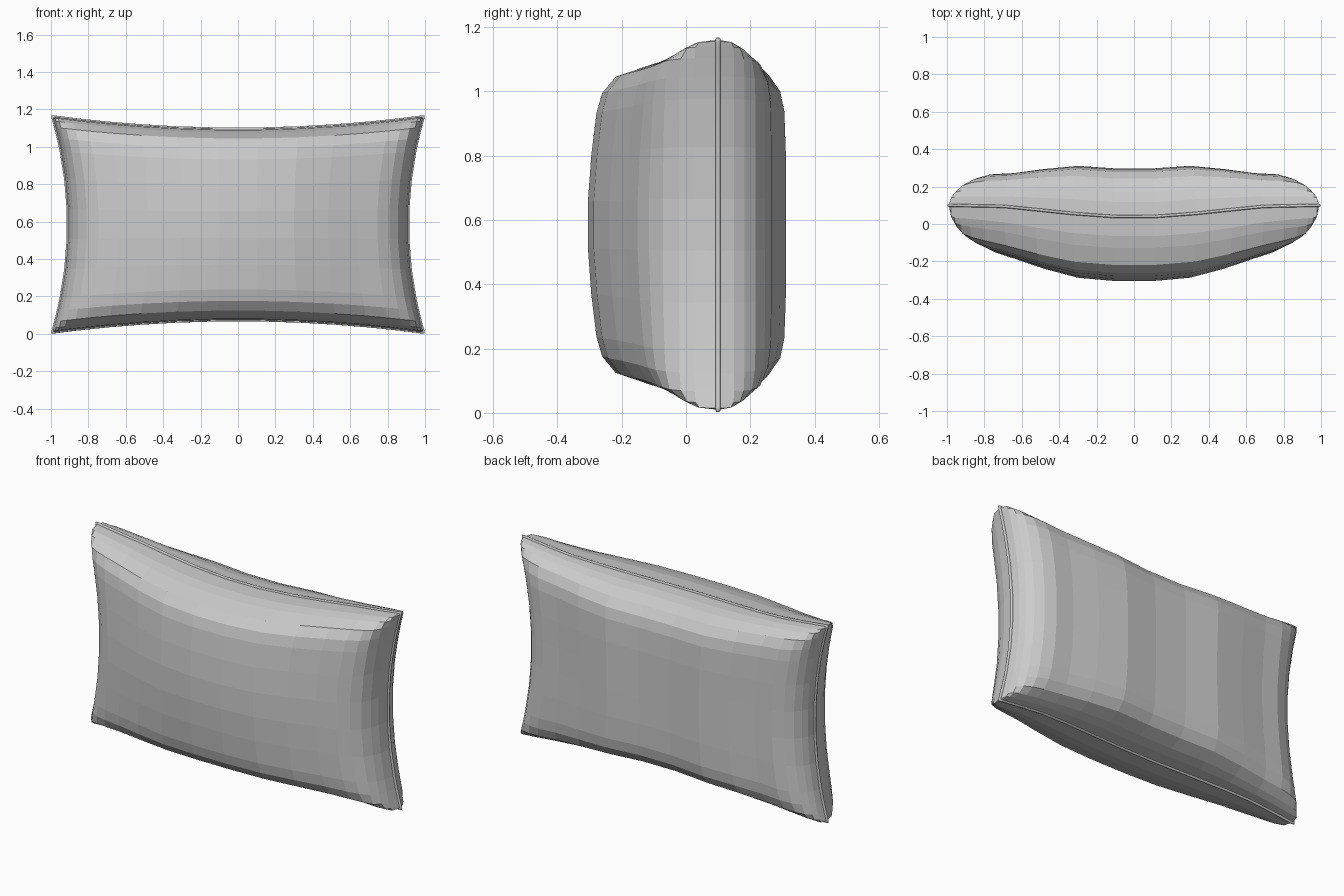
import bpy, bmesh

if "Cube" in bpy.data.objects:
    bpy.data.objects.remove(bpy.data.objects["Cube"])

# piecewise-linear profiles: (position, value)
SEAM = [(0, .038), (.11, .04), (.33, .056), (.53, .077), (.7, .094), (1, .1)]
FRONT = [(0, -.31), (.11, -.31), (.33, -.292), (.53, -.243), (.7, -.19), (.85, -.145), (1, -.12)]
BACK = [(0, .297), (.11, .297), (.33, .311), (.53, .293), (.7, .272), (.85, .265), (1, .25)]
SIDE_EDGE = [(0, 0), (.012, .33), (.03, .54), (.06, .75), (.11, .91), (.18, 1), (1, 1)]
FRONT_EDGE = [(0, 0), (.012, .3), (.04, .48), (.1, .74), (.2, .86), (.32, .91), (.6, .96), (1, 1)]
BACK_EDGE = [(0, 0), (.012, .3), (.04, .52), (.1, .79), (.2, .93), (.32, .98), (.6, 1), (1, 1)]
U = [.11, .33, .53, .7, .82, .89, .94, .97, .988, 1]
V = [.14, .42, .68, .8, .9, .96, .988, 1]


def lerp(table, t):
    for (a, p), (b, q) in zip(table, table[1:]):
        if t <= b:
            return p + (q - p) * (t - a) / (b - a)
    return table[-1][1]


def mirrored(values):
    return [-v for v in reversed(values)] + values


def outline(u, v):
    x = .992 * u * (1 - .085 * (1 - v * v))
    z = .585 + .577 * v * (1 - .115 * (1 - u * u))
    return x, z


def point(u, v, plateau, edge):
    x, z = outline(u, v)
    seam = lerp(SEAM, abs(u))
    a = lerp(SIDE_EDGE, 1 - abs(u))
    b = lerp(edge, 1 - abs(v))
    # soft minimum keeps the corners full with a diagonal crease
    f = 0 if a < 1e-5 or b < 1e-5 else (a ** -4 + b ** -4 - 1) ** -.25
    return x, seam + (lerp(plateau, abs(u)) - seam) * f, z


# pillow body: front and back panels welded at the seam
us, vs = mirrored(U), mirrored(V)
bm = bmesh.new()
for plateau, edge in ((FRONT, FRONT_EDGE), (BACK, BACK_EDGE)):
    grid = [[bm.verts.new(point(u, v, plateau, edge)) for v in vs] for u in us]
    for i in range(len(us) - 1):
        for j in range(len(vs) - 1):
            bm.faces.new((grid[i][j], grid[i + 1][j], grid[i + 1][j + 1], grid[i][j + 1]))
bmesh.ops.remove_doubles(bm, verts=bm.verts, dist=1e-5)
bmesh.ops.recalc_face_normals(bm, faces=bm.faces)
mesh = bpy.data.meshes.new("pillow_body")
bm.to_mesh(mesh)
bm.free()
bpy.context.collection.objects.link(bpy.data.objects.new("pillow_body", mesh))

# piping around the seam
loop = ([(u, -1) for u in us[:-1]] + [(1, v) for v in vs[:-1]]
        + [(u, 1) for u in us[:0:-1]] + [(-1, v) for v in vs[:0:-1]])
curve = bpy.data.curves.new("seam_piping", 'CURVE')
curve.dimensions = '3D'
curve.bevel_depth = .008
curve.bevel_resolution = 1
spline = curve.splines.new('POLY')
spline.points.add(len(loop) - 1)
for p, (u, v) in zip(spline.points, loop):
    p.co = (*point(u, v, FRONT, FRONT_EDGE), 1)
spline.use_cyclic_u = True
bpy.context.collection.objects.link(bpy.data.objects.new("seam_piping", curve))
